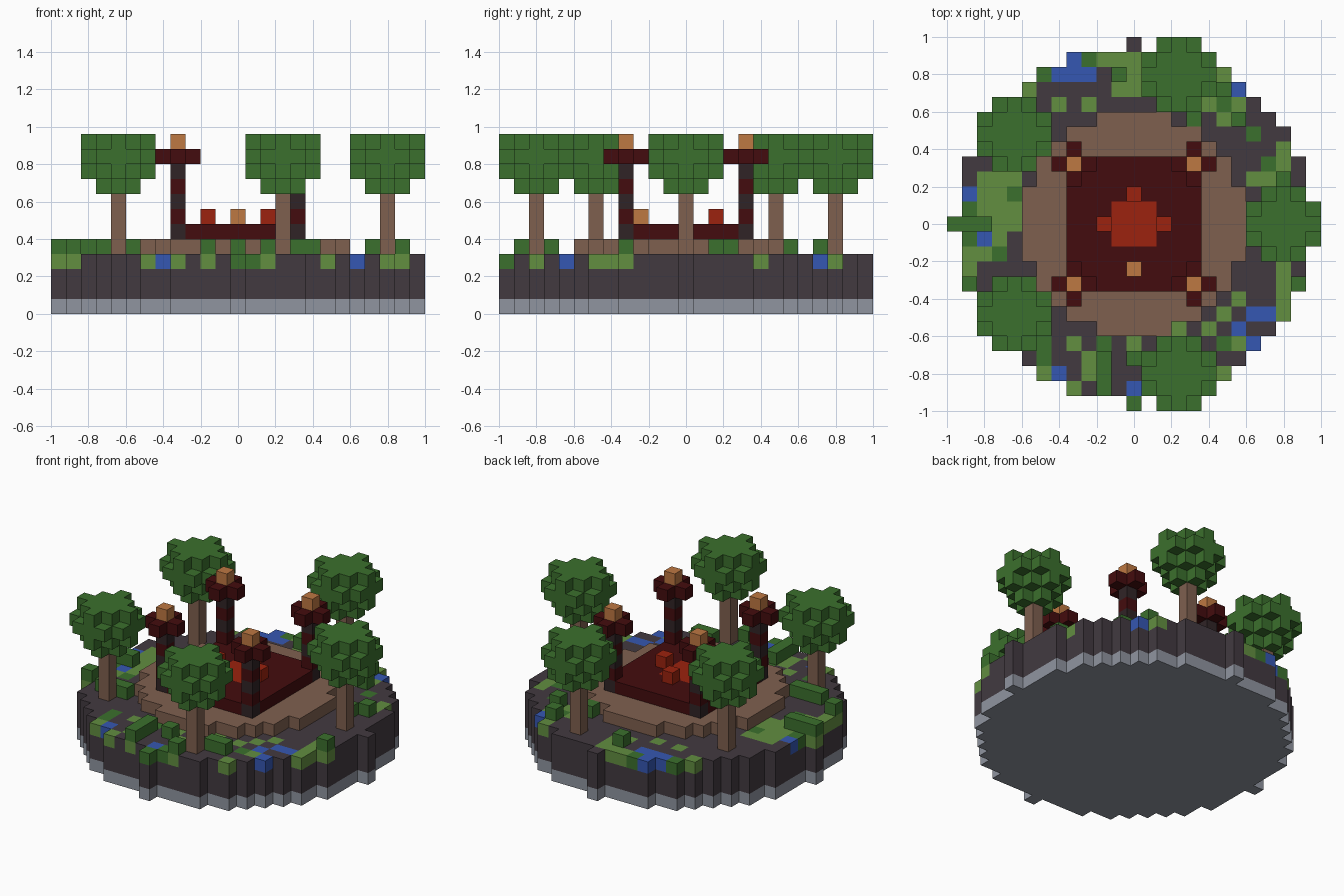
import bpy
import bmesh
from mathutils import Vector

cube = bpy.data.objects.get("Cube")
if cube:
    bpy.data.objects.remove(cube, do_unlink=True)

V = 0.08  # block size


def linear(c):
    c /= 255
    return c / 12.92 if c <= 0.04045 else ((c + 0.055) / 1.055) ** 2.4


def material(name, *rgb):
    mat = bpy.data.materials.new(name)
    mat.use_nodes = True
    colour = [linear(c) for c in rgb] + [1]
    mat.diffuse_color = colour
    mat.node_tree.nodes["Principled BSDF"].inputs["Base Color"].default_value = colour
    return mat


ROCK = material("dark rock", 66, 58, 64)
STONE = material("grey stone", 144, 149, 160)
EARTH = material("brown earth", 127, 96, 79)
GREEN = material("leaf green", 59, 112, 45)
LIME = material("light grass", 98, 142, 64)
BLUE = material("blue water", 53, 87, 178)
MAROON = material("dark red", 68, 12, 14)
RED = material("bright red", 156, 34, 14)
ORANGE = material("lamp orange", 190, 120, 66)
SOOT = material("pillar black", 48, 36, 38)


def build(name, blocks):
    """Make one object from a dict of block cell -> material, outer skin only."""
    bm = bmesh.new()
    mats = list(dict.fromkeys(blocks.values()))
    for cell, mat in blocks.items():
        centre = (Vector(cell) + Vector((0, 0, 0.5))) * V
        for axis in range(3):
            for sign in (-1, 1):
                step = Vector((0, 0, 0))
                step[axis] = sign
                if tuple(int(a + b) for a, b in zip(cell, step)) in blocks:
                    continue
                u = Vector((0, 0, 0))
                u[(axis + 1) % 3] = V / 2
                w = step.cross(u)
                mid = centre + step * V / 2
                ring = (mid - u - w, mid + u - w, mid + u + w, mid - u + w)
                face = bm.faces.new([bm.verts.new(p) for p in ring])
                face.material_index = mats.index(mat)
    bmesh.ops.remove_doubles(bm, verts=bm.verts, dist=V / 100)
    mesh = bpy.data.meshes.new(name)
    bm.to_mesh(mesh)
    bm.free()
    for mat in mats:
        mesh.materials.append(mat)
    bpy.context.collection.objects.link(bpy.data.objects.new(name, mesh))


def disc(radius):
    span = range(-12, 13)
    return [(x, y) for x in span for y in span if x * x + y * y <= radius ** 2]


def strips(*runs):
    """Cells of ground strips, each given as start x, row y and length."""
    return [(x + i, y) for x, y, length in runs for i in range(length)]


# Ground patches: grass, then water, flat leaves and raised bushes
grass = strips(
    (-2, 11, 3), (0, 10, 1), (-1, 9, 2), (-7, 9, 1), (-5, 8, 1), (-3, 8, 1),
    (6, 10, 1), (5, 8, 1), (7, 8, 1), (6, 7, 1), (10, 5, 1), (10, 4, 1),
    (8, 3, 2), (7, 2, 1), (7, 1, 1), (-10, 3, 3), (-10, 2, 2), (-10, 1, 3),
    (-9, 0, 2), (-9, -1, 1), (-11, -2, 2), (-11, -3, 1), (10, -3, 1),
    (10, -4, 1), (7, -5, 1), (10, -5, 1), (6, -6, 1), (10, -6, 1),
    (3, -7, 1), (5, -7, 1), (-4, -8, 1), (0, -8, 1), (7, -8, 1),
    (-3, -9, 1), (1, -9, 1), (-6, -10, 1), (-3, -10, 1), (6, -10, 1),
    (-4, -11, 1))
water = strips(
    (-4, 11, 1), (-5, 10, 3), (7, 9, 1), (-11, 2, 1), (-10, -1, 1),
    (8, -6, 2), (7, -7, 1), (8, -8, 1), (-5, -10, 1), (0, -11, 1))
leaves = strips(
    (-3, 11, 1), (-6, 10, 1), (6, 8, 1), (8, 6, 1), (9, 4, 1), (-8, 2, 1),
    (-11, 1, 1), (-11, -1, 1), (-9, -2, 1), (-6, -8, 1), (-2, -8, 1),
    (6, -8, 1), (-6, -9, 1), (1, -11, 1), (0, -12, 1))
bushes = strips(
    (-1, 10, 1), (6, 9, 1), (4, 7, 1), (7, 7, 1), (10, 3, 1), (9, 2, 1),
    (-12, 0, 3), (-11, -4, 1), (11, -4, 1), (-9, -5, 3), (-2, -9, 1),
    (0, -9, 1), (4, -9, 2), (-2, -10, 1), (-2, -11, 1), (2, -11, 1))

# Island: stone footing, rock body and patchy ground cover
build("stone_footing", {(x, y, 0): STONE for x, y in disc(12)})
island = {(x, y, z): ROCK for x, y in disc(12) for z in (1, 2, 3)}
for cells, cover in ((grass, LIME), (water, BLUE), (leaves, GREEN), (bushes, LIME)):
    island.update({(x, y, 3): cover for x, y in cells})
build("island_ground", island)
build("bushes", {(x, y, 4): GREEN for x, y in bushes})

# Round clearing
build("earth_clearing", {(x, y, 4): EARTH for x, y in disc(7.5)})

# Square platform with a red inlay; the corners are left for the pillars
platform = {}
for x in range(-4, 5):
    for y in range(-4, 5):
        if abs(x) + abs(y) < 8:
            platform[x, y, 5] = RED if max(abs(x), abs(y)) < 2 else MAROON
build("platform", platform)
build("red_blocks", {(-2, 0, 6): RED, (2, 0, 6): RED, (0, 2, 6): RED})
build("front_lamp", {(0, -3, 6): ORANGE})

# Banded corner pillars with a cross-shaped cap and a lamp
for side, px in (("left", 4), ("right", -4)):
    for end, py in (("front", -4), ("back", 4)):
        pillar = {(px, py, z): SOOT if z % 2 else MAROON for z in range(5, 10)}
        for dx, dy in disc(1):
            pillar[px + dx, py + dy, 10] = MAROON
        pillar[px, py, 11] = ORANGE
        build(f"{end}_{side}_pillar", pillar)

# Trees: straight trunk and a ball of leaves with a flat top
trees = {"front": (3, -10), "back": (3, 10), "left": (10, 0),
         "front_right": (-8, -6), "back_right": (-8, 6)}
for place, (tx, ty) in trees.items():
    build(f"{place}_trunk", {(tx, ty, z): EARTH for z in range(4, 8)})
    crown = {}
    for dz in range(-2, 2):
        for dx, dy in disc((5 - dz * dz) ** 0.5 + 0.01):
            crown[tx + dx, ty + dy, 10 + dz] = GREEN
    build(f"{place}_crown", crown)
